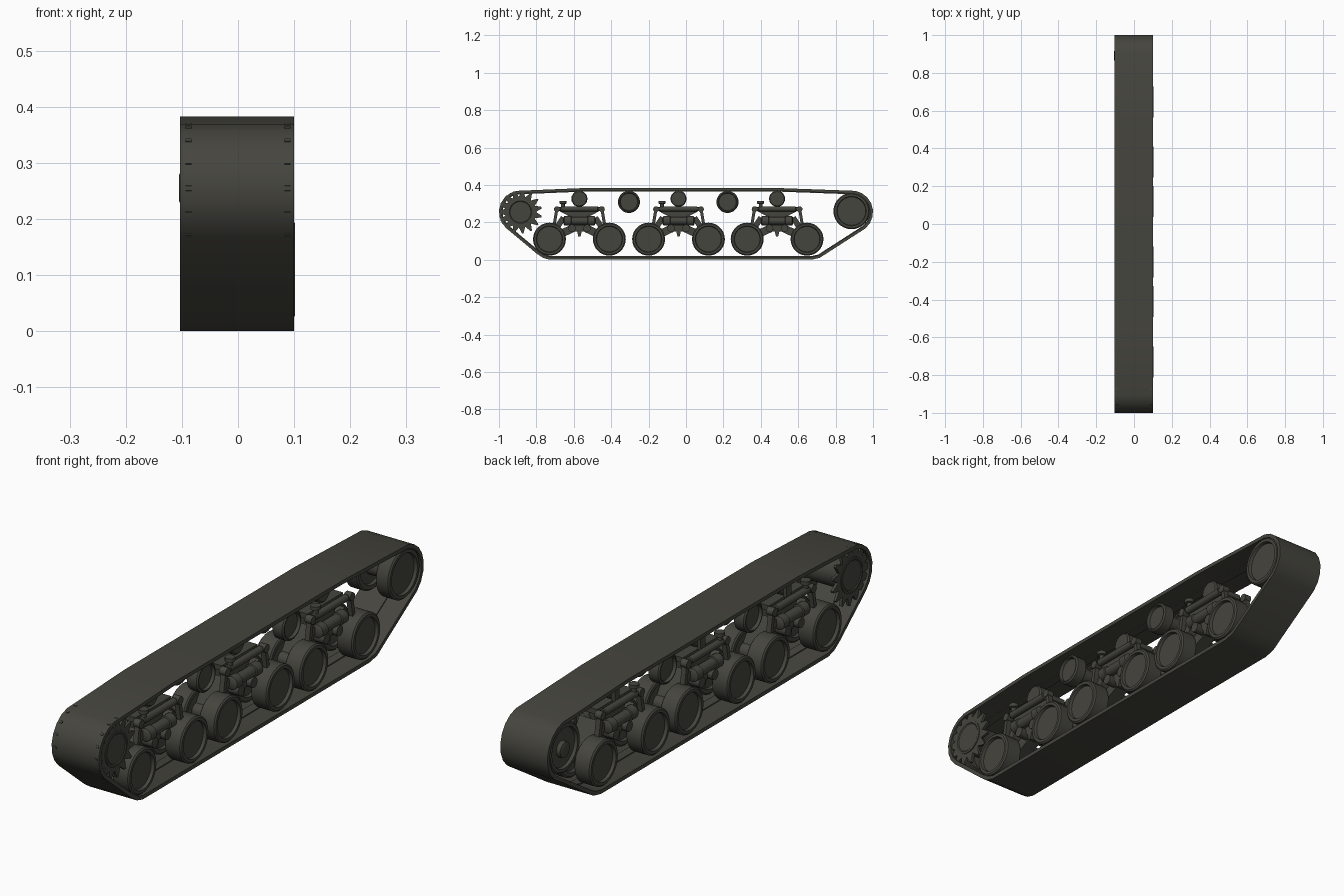
import bpy, bmesh, math
from mathutils import Vector

if "Cube" in bpy.data.objects:
    bpy.data.objects.remove(bpy.data.objects["Cube"])

mat = bpy.data.materials.new("dark_olive_metal")
mat.diffuse_color = (0.060, 0.059, 0.048, 1)
mat.use_nodes = True
mat.node_tree.nodes["Principled BSDF"].inputs["Base Color"].default_value = mat.diffuse_color


def finish(name, bm):
    bmesh.ops.recalc_face_normals(bm, faces=bm.faces)
    me = bpy.data.meshes.new(name)
    bm.to_mesh(me)
    bm.free()
    me.materials.append(mat)
    ob = bpy.data.objects.new(name, me)
    bpy.context.collection.objects.link(ob)
    bpy.ops.object.select_all(action='DESELECT')
    ob.select_set(True)
    bpy.context.view_layer.objects.active = ob
    bpy.ops.object.shade_smooth_by_angle(angle=math.radians(35))
    return ob


def lathe(name, prof, c, n=28, axis='x'):
    """Turn (position, radius) pairs about an axis through c, ends capped."""
    bm = bmesh.new()
    rings = []
    for p, r in prof:
        ring = []
        for i in range(n):
            a = 2 * math.pi * i / n
            u, v = r * math.cos(a), r * math.sin(a)
            off = {'x': (p, u, v), 'y': (u, p, v), 'z': (u, v, p)}[axis]
            ring.append(bm.verts.new(Vector(c) + Vector(off)))
        rings.append(ring)
    for a, b in zip(rings, rings[1:]):
        for i in range(n):
            bm.faces.new((a[i], a[(i + 1) % n], b[(i + 1) % n], b[i]))
    bm.faces.new(rings[0])
    bm.faces.new(rings[-1])
    return finish(name, bm)


def plate(name, pts, x0, x1):
    """Extrude a (y, z) outline from x0 to x1."""
    bm = bmesh.new()
    f = bm.faces.new([bm.verts.new((x0, y, z)) for y, z in pts])
    ext = bmesh.ops.extrude_face_region(bm, geom=[f])
    for v in ext['geom']:
        if isinstance(v, bmesh.types.BMVert):
            v.co.x = x1
    return finish(name, bm)


def beam(name, p, q, t, x0, x1):
    """Bar of thickness t between two (y, z) points."""
    p, q = Vector(p), Vector(q)
    d = (q - p).normalized()
    n = Vector((-d.y, d.x)) * t / 2
    return plate(name, [p + n, p - n, q - n, q + n], x0, x1)


def band(name, pts, t0, t1, x0, x1):
    """Closed belt between two inward offsets of a clockwise outline."""
    bm = bmesh.new()
    n = len(pts)
    P = [Vector(p) for p in pts]
    rows = []
    for i in range(n):
        a = (P[i] - P[i - 1]).normalized()
        b = (P[(i + 1) % n] - P[i]).normalized()
        t = (a + b).normalized()
        inw = Vector((t.y, -t.x)) / max(0.5, t.dot(a))
        o, q = P[i] + inw * t0, P[i] + inw * t1
        rows.append([bm.verts.new(v) for v in
                     ((x0, *o), (x1, *o), (x1, *q), (x0, *q))])
    for i in range(n):
        a, b = rows[i], rows[(i + 1) % n]
        for j in range(4):
            k = (j + 1) % 4
            bm.faces.new((a[j], a[k], b[k], b[j]))
    return finish(name, bm)


# Track belt outline, clockwise seen from the right
def arc(cy, a0, a1, n=8):
    angs = [math.radians(a0 + (a1 - a0) * i / (n - 1)) for i in range(n)]
    return [(cy + 0.115 * math.cos(a), 0.255 + 0.115 * math.sin(a)) for a in angs]


outline = [(-0.55, 0.383), (0.5, 0.383)] + arc(0.885, 80, -50)
outline += [(0.755, 0.036), (0.715, 0.010), (0.67, 0), (-0.73, 0), (-0.765, 0.010), (-0.80, 0.034)]
outline += arc(-0.885, 230, 100)
band("track_belt", outline, 0, 0.015, -0.103, 0.1)
band("track_centre_ridge", outline, 0.014, 0.019, -0.018, 0.018)


def dual_wheel(name, y, z, r, rim, width, x_out=0.1):
    """Pair of dished wheels with a common axle."""
    for s, side in ((1, "outer"), (-1, "inner")):
        xo, xi = s * x_out, s * (x_out - width)
        prof = [(xo - s * 0.012, rim), (xo, rim + 0.003), (xo, r - 0.006), (xo - s * 0.005, r),
                (xi + s * 0.005, r), (xi, r - 0.006), (xi, rim), (xi + s * 0.01, rim - 0.004)]
        lathe(f"{name}_{side}", prof, (0, y, z))
    lathe(name + "_axle", [(-x_out + 0.015, 0.028), (x_out - 0.015, 0.028)], (0, y, z), 16)


# Bogies: road wheels, arms, springs, damper and small roller
for b, yc in enumerate((-0.57, -0.04, 0.487)):
    nm = f"bogie_{b + 1}_"
    for s in (-1, 1):
        yw = yc + s * 0.16
        dual_wheel(nm + f"road_wheel_{(s + 3) // 2}", yw, 0.11, 0.088, 0.068, 0.072, 0.102)
        beam(nm + "wheel_arm", (yw, 0.11), (yc + s * 0.035, 0.168), 0.042, -0.027, 0.027)
        beam(nm + "spring_arm", (yw - s * 0.005, 0.12), (yc + s * 0.085, 0.225), 0.03, -0.05, 0.05)
        lathe(nm + "pivot", [(-0.07, 0.02), (0.07, 0.02)], (0, yc + s * 0.04, 0.168), 14)
        for x in (-0.055, 0.055):
            beam(nm + "damper_link", (yc + s * 0.135, 0.185), (yc + s * 0.12, 0.275), 0.016, x - 0.01, x + 0.01)
            lathe(nm + "link_joint", [(-0.014, 0.016), (0.014, 0.016)], (x, yc + s * 0.12, 0.27), 12)
    for x in (-0.055, 0.055):
        lathe(nm + "spring", [(-0.085, 0.018), (-0.08, 0.026), (-0.045, 0.026), (-0.043, 0.021),
                              (0.043, 0.021), (0.045, 0.026), (0.08, 0.026), (0.085, 0.018)],
              (x, yc, 0.208), 16, 'y')
        lathe(nm + "damper", [(-0.12, 0.008), (-0.10, 0.008), (-0.098, 0.014), (0.098, 0.014),
                              (0.10, 0.008), (0.12, 0.008)], (x, yc, 0.272), 14, 'y')
        lathe(nm + "damper_cap", [(-0.02, 0.01), (0.008, 0.01), (0.01, 0.019), (0.024, 0.019)],
              (x, yc - 0.088, 0.29), 12, 'z')
    plate(nm + "bracket", [(yc - 0.11, 0.282), (yc + 0.11, 0.282), (yc + 0.11, 0.262), (yc + 0.06, 0.235),
                           (yc + 0.05, 0.15), (yc - 0.05, 0.15), (yc - 0.06, 0.235), (yc - 0.11, 0.262)],
          -0.035, 0.035)
    plate(nm + "foot", [(yc - 0.05, 0.185), (yc + 0.05, 0.185), (yc + 0.012, 0.15), (yc + 0.006, 0.125),
                        (yc - 0.006, 0.125), (yc - 0.012, 0.15)], -0.05, 0.05)
    lathe(nm + "guide_roller", [(-0.03, 0.03), (-0.03, 0.038), (-0.025, 0.043), (0.025, 0.043),
                                (0.03, 0.038), (0.03, 0.03)], (0, yc, 0.326), 20)
    beam(nm + "roller_post", (yc, 0.27), (yc, 0.326), 0.03, -0.045, -0.031)

# Return rollers
for i, y in enumerate((-0.305, 0.222)):
    dual_wheel(f"return_roller_{i + 1}", y, 0.309, 0.059, 0.046, 0.05, 0.08)

# Toothed drive sprockets with drum
yc, zc, teeth = -0.885, 0.255, 15
pts = []
for i in range(teeth):
    for f, r in ((0, 0.083), (0.42, 0.116), (0.58, 0.116)):
        a = 2 * math.pi * (i + f) / teeth
        pts.append((yc + r * math.cos(a), zc + r * math.sin(a)))
for s, side in ((1, "outer"), (-1, "inner")):
    plate(f"sprocket_{side}", pts, s * 0.083, s * 0.094)
    lathe(f"sprocket_{side}_ring", [(s * 0.08, 0.068), (s * 0.097, 0.068), (s * 0.098, 0.06), (s * 0.095, 0.056)], (0, yc, zc))
lathe("sprocket_drum", [(-0.085, 0.07), (-0.06, 0.058), (0.06, 0.058), (0.085, 0.07)], (0, yc, zc))

# Rear idler wheel with mounting hub on the inner side
dual_wheel("idler_wheel", 0.885, 0.26, 0.097, 0.076, 0.06, 0.098)
lathe("idler_hub", [(-0.105, 0.024), (-0.102, 0.03), (-0.06, 0.034), (0.0, 0.034)], (0, 0.89, 0.255), 18)
